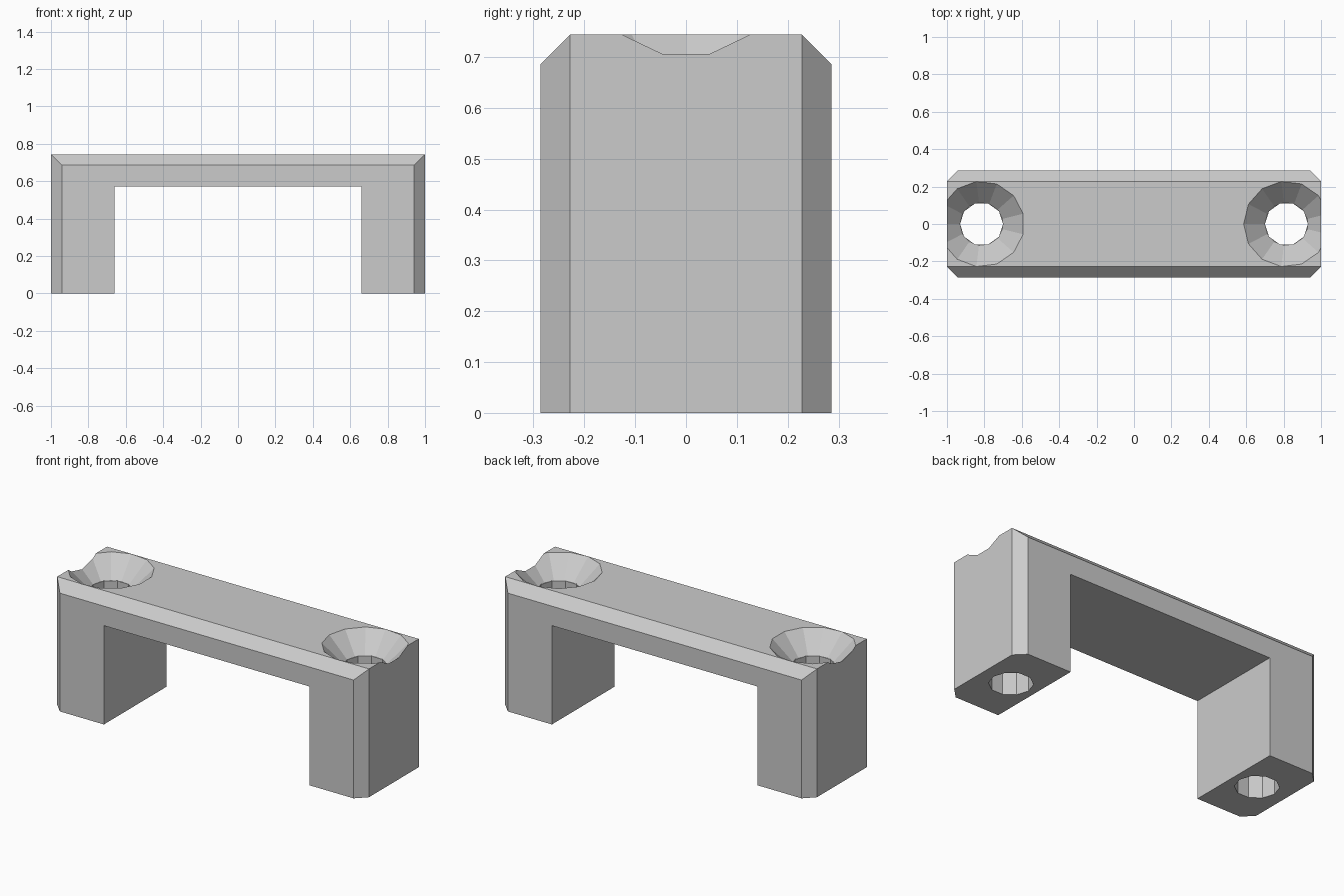
import bpy, bmesh
from math import pi
from mathutils import Matrix, Vector

cube = bpy.data.objects.get("Cube")
if cube:
    bpy.data.objects.remove(cube, do_unlink=True)

HALF_Y, TOP, CHAMFER = 0.286, 0.744, 0.058
LEG_IN, UNDER = 0.66, 0.573
HOLE_X, HOLE_R, SINK_R = 0.815, 0.115, 0.229

grey = bpy.data.materials.new("plain_grey")
grey.use_nodes = True
grey.diffuse_color = (0.6, 0.6, 0.6, 1)
grey.node_tree.nodes["Principled BSDF"].inputs["Base Color"].default_value = (0.6, 0.6, 0.6, 1)


def make_object(name, bm):
    bmesh.ops.recalc_face_normals(bm, faces=bm.faces[:])
    mesh = bpy.data.meshes.new(name)
    bm.to_mesh(mesh)
    bm.free()
    mesh.materials.append(grey)
    obj = bpy.data.objects.new(name, mesh)
    bpy.context.collection.objects.link(obj)
    return obj


def cone_cutter(name, x, z0, z1, r0, r1, sides, turn):
    bm = bmesh.new()
    place = Matrix.Translation((x, 0, (z0 + z1) / 2)) @ Matrix.Rotation(turn, 4, "Z")
    # quarter turn puts the first corner on the x axis
    bmesh.ops.create_cone(bm, cap_ends=True, segments=sides, radius1=r0, radius2=r1,
                          depth=z1 - z0, matrix=place)
    return make_object(name, bm)


# Bridge: U-shaped profile extruded front to back
half = [(LEG_IN, UNDER), (LEG_IN, 0), (1, 0), (1, TOP)]
profile = half + [(-x, z) for x, z in reversed(half)]
bm = bmesh.new()
face = bm.faces.new([bm.verts.new((x, -HALF_Y, z)) for x, z in profile])
extruded = bmesh.ops.extrude_face_region(bm, geom=[face])
bmesh.ops.translate(bm, vec=(0, 2 * HALF_Y, 0),
                    verts=[v for v in extruded["geom"] if isinstance(v, bmesh.types.BMVert)])
bmesh.ops.recalc_face_normals(bm, faces=bm.faces[:])

# Chamfers: upright end corners and the two long top edges
cuts = []
for sy in (-1, 1):
    edge_y = sy * (HALF_Y - CHAMFER)
    cuts.append(((0, edge_y, TOP), (0, sy, 1)))
    for sx in (-1, 1):
        cuts.append(((sx, edge_y, 0), (sx, sy, 0)))
for point, normal in cuts:
    cut = bmesh.ops.bisect_plane(bm, geom=bm.verts[:] + bm.edges[:] + bm.faces[:], dist=1e-5,
                                 plane_co=point, plane_no=Vector(normal).normalized(),
                                 clear_outer=True)
    rim = [e for e in cut["geom_cut"] if isinstance(e, bmesh.types.BMEdge)]
    bmesh.ops.holes_fill(bm, edges=rim, sides=0)
bridge = make_object("handle_bridge", bm)

# Countersunk screw holes through both legs
cutters = []
for x in (-HOLE_X, HOLE_X):
    depth = SINK_R - HOLE_R
    extra = 0.05
    cutters.append(cone_cutter("countersink_cutter", x, TOP - depth, TOP + extra,
                               HOLE_R, SINK_R + extra, 13, pi / 2))
    cutters.append(cone_cutter("hole_cutter", x, -0.1, TOP + 0.1, HOLE_R, HOLE_R, 10, pi / 2))

bpy.ops.object.select_all(action="DESELECT")
bpy.context.view_layer.objects.active = bridge
bridge.select_set(True)
for cutter in cutters:
    cutter.hide_render = True
    mod = bridge.modifiers.new("screw_hole", "BOOLEAN")
    mod.operation = "DIFFERENCE"
    mod.solver = "EXACT"
    mod.object = cutter
    bpy.ops.object.modifier_apply(modifier=mod.name)
for cutter in cutters:
    bpy.data.objects.remove(cutter, do_unlink=True)
